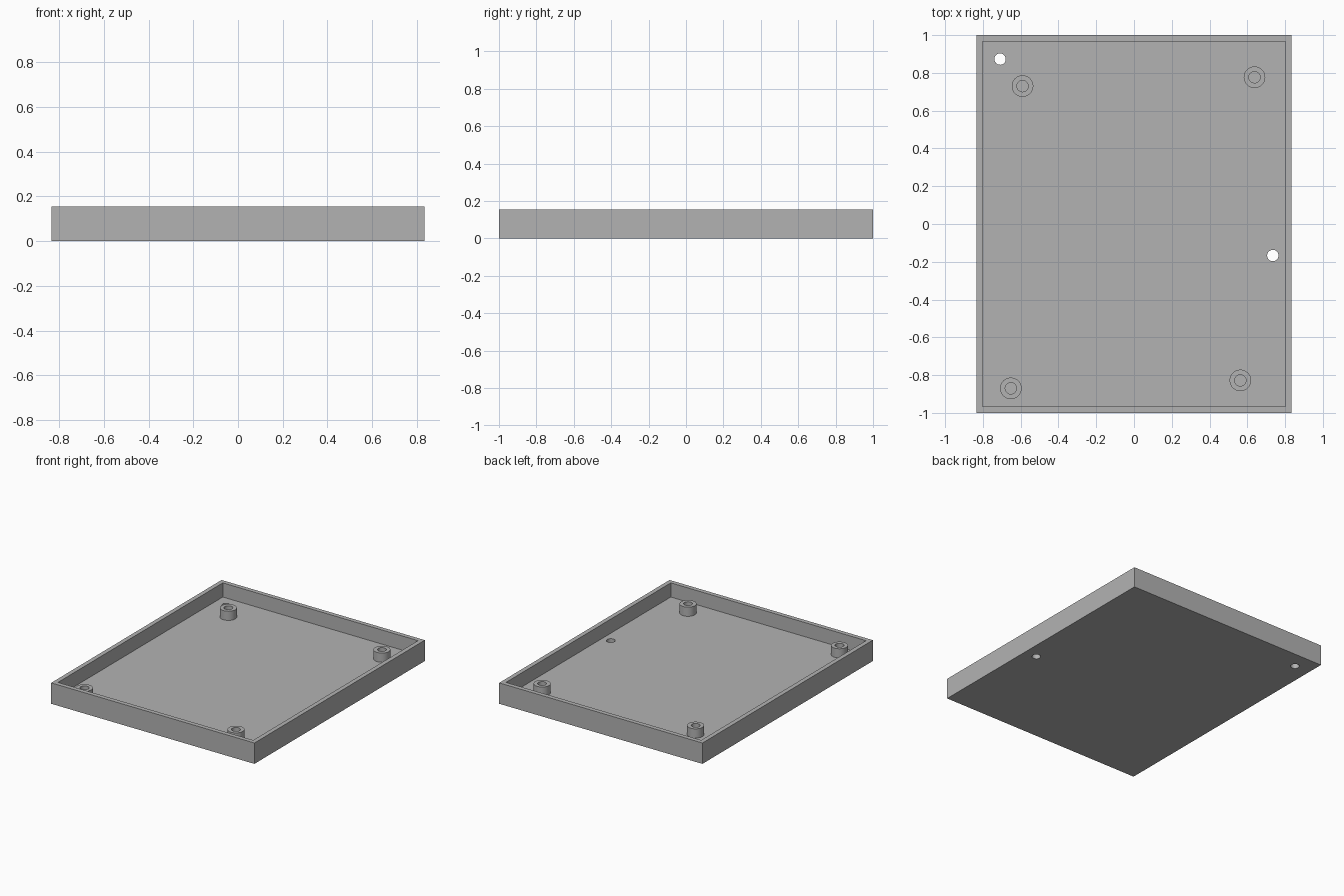
import bpy
import bmesh
from math import radians
from mathutils import Matrix, Vector

if "Cube" in bpy.data.objects:
    bpy.data.objects.remove(bpy.data.objects["Cube"])

WIDTH, LENGTH, HEIGHT = 1.67, 2.0, 0.155
WALL, FLOOR = 0.033, 0.05
BOSS_TOP, BOSS_RADIUS, HOLE_RADIUS = 0.118, 0.057, 0.03
SEGMENTS = 48
BOSSES = {
    "back_right": (-0.59, 0.73),
    "back_left": (0.638, 0.777),
    "front_right": (-0.652, -0.87),
    "front_left": (0.563, -0.828),
}
HOLES = [(-0.709, 0.873), (0.735, -0.167)]

grey = bpy.data.materials.new("plain_grey")
grey.use_nodes = True
colour = (0.45, 0.45, 0.45, 1)
grey.diffuse_color = colour
grey.node_tree.nodes["Principled BSDF"].inputs["Base Color"].default_value = colour


def make_object(name, bm):
    mesh = bpy.data.meshes.new(name)
    bmesh.ops.recalc_face_normals(bm, faces=bm.faces)
    bm.to_mesh(mesh)
    bm.free()
    mesh.materials.append(grey)
    obj = bpy.data.objects.new(name, mesh)
    bpy.context.collection.objects.link(obj)
    return obj


def box(name, width, length, bottom, top):
    bm = bmesh.new()
    place = Matrix.Translation((0, 0, (bottom + top) / 2))
    size = Matrix.Diagonal((width, length, top - bottom, 1))
    bmesh.ops.create_cube(bm, size=1, matrix=place @ size)
    return make_object(name, bm)


def cylinder(name, centre, radius, bottom, top):
    bm = bmesh.new()
    bmesh.ops.create_cone(
        bm, cap_ends=True, segments=SEGMENTS, radius1=radius, radius2=radius,
        depth=top - bottom,
        matrix=Matrix.Translation((*centre, (bottom + top) / 2)))
    return make_object(name, bm)


def tube(name, centre, outer, inner, bottom, top):
    # Closed rectangular section turned around the vertical axis
    bm = bmesh.new()
    section = [(inner, bottom), (outer, bottom), (outer, top), (inner, top)]
    verts = [bm.verts.new((r, 0, z)) for r, z in section]
    edges = [bm.edges.new((verts[i - 1], verts[i])) for i in range(len(verts))]
    bmesh.ops.spin(bm, geom=verts + edges, cent=(0, 0, 0), axis=(0, 0, 1),
                   angle=radians(360), steps=SEGMENTS, use_merge=True)
    bmesh.ops.remove_doubles(bm, verts=bm.verts, dist=0.0001)
    bmesh.ops.translate(bm, verts=bm.verts, vec=Vector((*centre, 0)))
    return make_object(name, bm)


def smooth(obj):
    bpy.ops.object.select_all(action="DESELECT")
    obj.select_set(True)
    bpy.context.view_layer.objects.active = obj
    bpy.ops.object.shade_smooth_by_angle(angle=radians(30))


# Open tray with two holes through the floor
tray = box("tray", WIDTH, LENGTH, 0, HEIGHT)
cutters = [box("cavity_cutter", WIDTH - 2 * WALL, LENGTH - 2 * WALL,
               FLOOR, HEIGHT + 0.1)]
cutters += [cylinder("hole_cutter", c, HOLE_RADIUS, -0.1, FLOOR + 0.05)
            for c in HOLES]
for cutter in cutters:
    cutter.hide_render = True
    cut = tray.modifiers.new(cutter.name, "BOOLEAN")
    cut.operation = "DIFFERENCE"
    cut.solver = "EXACT"
    cut.object = cutter

# Bake the cuts and drop the cutters
bpy.context.view_layer.update()
evaluated = tray.evaluated_get(bpy.context.evaluated_depsgraph_get())
cut_mesh = bpy.data.meshes.new_from_object(evaluated)
tray.modifiers.clear()
tray.data = cut_mesh
for cutter in cutters:
    bpy.data.objects.remove(cutter)
smooth(tray)

# Hollow screw bosses, sunk slightly into the floor
for corner, centre in BOSSES.items():
    smooth(tube(corner + "_boss", centre, BOSS_RADIUS, HOLE_RADIUS,
                FLOOR - 0.005, BOSS_TOP))
